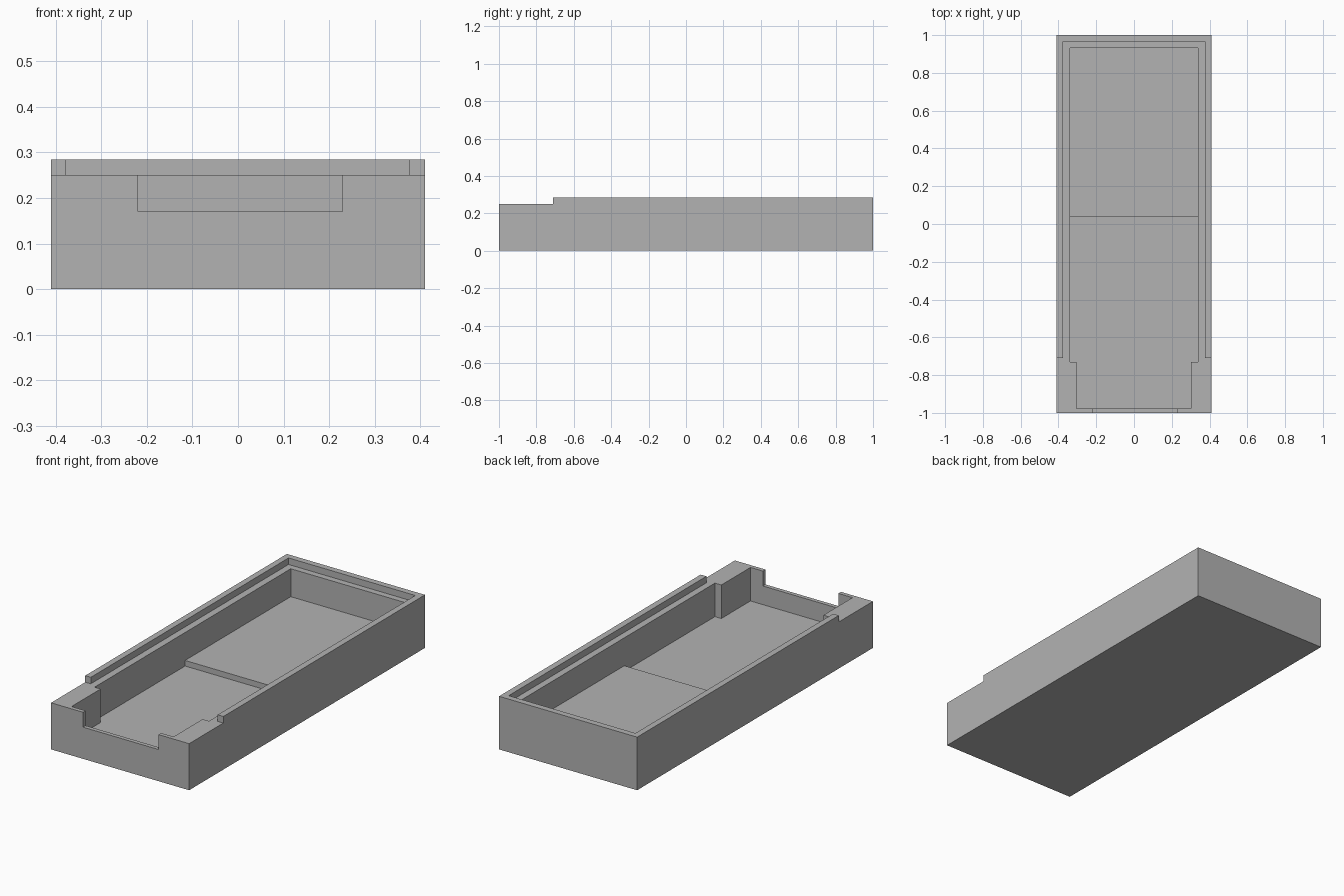
import bpy

# Remove the default cube only
cube = bpy.data.objects.get("Cube")
if cube:
    bpy.data.objects.remove(cube, do_unlink=True)

# Single grey material
grey = bpy.data.materials.new("matte_grey")
grey.use_nodes = True
colour = (0.45, 0.45, 0.45, 1)
grey.diffuse_color = colour
grey.node_tree.nodes["Principled BSDF"].inputs["Base Color"].default_value = colour


def box(name, x, y, z):
    """Add a box spanning the given (low, high) ranges."""
    spans = (x, y, z)
    bpy.ops.mesh.primitive_cube_add(size=1, location=[(a + b) / 2 for a, b in spans])
    obj = bpy.context.object
    obj.name = name
    obj.scale = [b - a for a, b in spans]
    bpy.ops.object.transform_apply(location=False, rotation=False, scale=True)
    obj.data.materials.append(grey)
    return obj


def cut(target, name, x, y, z):
    """Carve a box out of the target and discard the cutter."""
    cutter = box(name, x, y, z)
    cutter.hide_render = True
    mod = target.modifiers.new(name, "BOOLEAN")
    mod.operation = "DIFFERENCE"
    mod.solver = "EXACT"
    mod.object = cutter
    bpy.context.view_layer.objects.active = target
    bpy.ops.object.modifier_apply(modifier=mod.name)
    bpy.data.objects.remove(cutter, do_unlink=True)


HALF = 0.41      # half width of the tray
LEDGE = 0.25     # height of the ledge inside the raised lip
FLOOR = 0.07     # height of the lower front floor
OVER = 0.4       # above the tray, so cutters break through

tray = box("tray", (-HALF, HALF), (-1, 1), (0, 0.285))

# Lowered front end, and the ledge inside the raised lip
cut(tray, "front_step", (-0.5, 0.5), (-1.1, -0.71), (LEDGE, OVER))
cut(tray, "lid_ledge", (-0.377, 0.376), (-0.8, 0.967), (LEDGE, OVER))

# Main pocket with a shallower back floor and a deeper front floor
cut(tray, "main_pocket", (-0.34, 0.34), (-0.731, 0.933), (0.10, OVER))
cut(tray, "deep_floor", (-0.34, 0.34), (-0.731, 0.037), (FLOOR, OVER))

# Narrower front pocket and the notch through the thin front wall
cut(tray, "front_pocket", (-0.304, 0.302), (-0.978, -0.7), (FLOOR, OVER))
cut(tray, "front_notch", (-0.22, 0.229), (-1.1, -0.9), (0.17, OVER))
